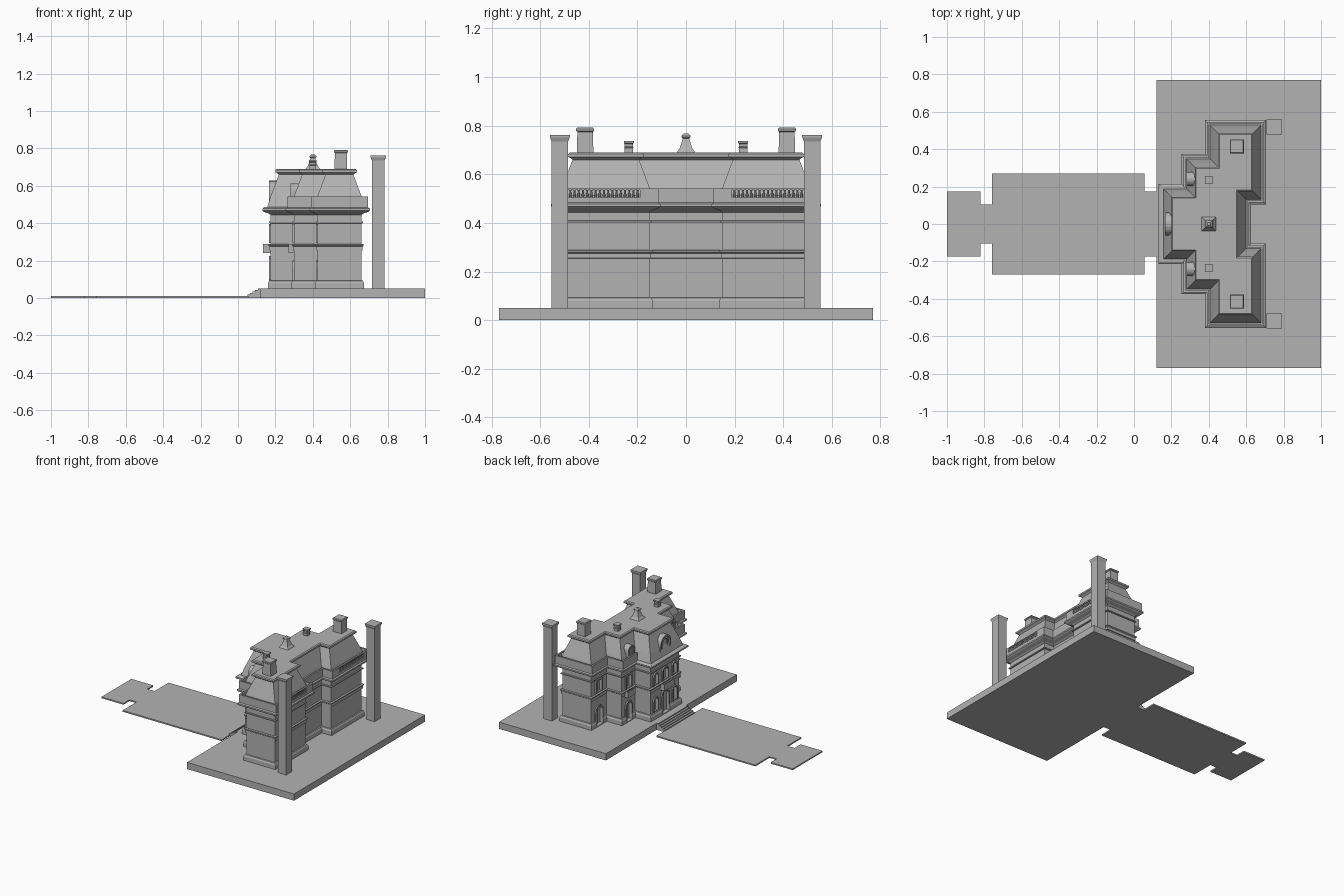
import bpy, bmesh, math
from mathutils import Vector

cube = bpy.data.objects.get("Cube")
if cube:
    bpy.data.objects.remove(cube)

stone = bpy.data.materials.new("grey_stone")
stone.use_nodes = True
GREY = (0.45, 0.45, 0.45, 1)
stone.diffuse_color = GREY
stone.node_tree.nodes["Principled BSDF"].inputs["Base Color"].default_value = GREY


def finish(name, bm):
    bmesh.ops.recalc_face_normals(bm, faces=bm.faces)
    mesh = bpy.data.meshes.new(name)
    bm.to_mesh(mesh)
    bm.free()
    mesh.materials.append(stone)
    obj = bpy.data.objects.new(name, mesh)
    bpy.context.collection.objects.link(obj)
    return obj


def add_rings(bm, rings):
    """Skin a stack of closed rings and cap both ends."""
    loops = [[bm.verts.new(p) for p in ring] for ring in rings]
    n = len(loops[0])
    for a, b in zip(loops, loops[1:]):
        for i in range(n):
            j = (i + 1) % n
            bm.faces.new((a[i], a[j], b[j], b[i]))
    bm.faces.new(loops[0][::-1])
    bm.faces.new(loops[-1])


def add_box(bm, x0, x1, y0, y1, z0, z1):
    base = [(x0, y0), (x1, y0), (x1, y1), (x0, y1)]
    add_rings(bm, [[(x, y, z) for x, y in base] for z in (z0, z1)])


def boxes(name, *items):
    bm = bmesh.new()
    for item in items:
        add_box(bm, *item)
    return finish(name, bm)


def square_post(name, x, y, profile):
    """Square shaft following (half width, height) pairs."""
    corners = [(-1, -1), (1, -1), (1, 1), (-1, 1)]
    bm = bmesh.new()
    add_rings(bm, [[(x + r * a, y + r * b, z) for a, b in corners] for r, z in profile])
    return finish(name, bm)


# Stepped floor plan, one half mirrored across y
half = [(0.175, -0.17), (0.30, -0.17), (0.30, -0.33), (0.425, -0.33),
        (0.425, -0.51), (0.66, -0.51), (0.66, -0.15), (0.58, -0.15)]
plan = [Vector(p) for p in half + [(x, -y) for x, y in reversed(half)]]


def outline(off):
    pts = []
    for i, p in enumerate(plan):
        a = (p - plan[i - 1]).normalized()
        b = (plan[(i + 1) % len(plan)] - p).normalized()
        pts.append(p + off * Vector((a.y + b.y, -a.x - b.x)))
    return pts


def loft(name, profile):
    bm = bmesh.new()
    add_rings(bm, [[(p.x, p.y, z) for p in outline(off)] for off, z in profile])
    return finish(name, bm)


def arch(y, w, z0, z1, arched=True):
    """Opening outline in the facade plane, from foot to foot."""
    r = w / 2
    if not arched:
        return [(y - r, z0), (y - r, z1), (y + r, z1), (y + r, z0)]
    pts = [(y - r, z0)]
    for i in range(13):
        t = math.pi * (1 - i / 12)
        pts.append((y + r * math.cos(t), z1 - r + r * math.sin(t)))
    return pts + [(y + r, z0)]


def add_arch(bm, x0, x1, pts):
    add_rings(bm, [[(x, y, z) for y, z in pts] for x in (x0, x1)])


def add_frame(bm, x0, x1, y, w, z0, z1, arched=True, t=0.01):
    outer, inner = arch(y, w + 2 * t, z0, z1 + t, arched), arch(y, w, z0, z1, arched)
    add_arch(bm, x0, x1, outer + inner[::-1])


# Ground: terrace, forecourt path and steps
boxes("terrace", (0.12, 1.0, -0.77, 0.77, 0, 0.05))
boxes("forecourt_path", (-0.76, 0.055, -0.27, 0.27, 0, 0.01),
      (-0.82, -0.76, -0.105, 0.105, 0, 0.01), (-1.0, -0.82, -0.175, 0.175, 0, 0.01))
boxes("entrance_steps", *[(0.05 + 0.014 * i, 0.125, -0.175, 0.175, 0, 0.01 + 0.008 * (i + 1))
                          for i in range(5)])

# Walls and mouldings
walls = loft("walls", [(0, 0.05), (0, 0.47)])
plinth = loft("plinth", [(0.014, 0.05), (0.014, 0.08), (0.008, 0.092), (-0.005, 0.095)])
loft("string_course", [(-0.005, 0.252), (0.006, 0.255), (0.006, 0.275), (0.012, 0.28),
                       (0.012, 0.287), (-0.005, 0.29)])
loft("upper_course", [(-0.005, 0.398), (0.008, 0.4), (0.008, 0.408), (-0.005, 0.41)])
loft("eave_cornice", [(-0.005, 0.44), (0.012, 0.452), (0.035, 0.46), (0.045, 0.467),
                      (0.045, 0.478), (0.032, 0.486), (-0.005, 0.486)])

# Mansard roof and its cap
loft("mansard_roof", [(0.02, 0.48), (0, 0.545), (-0.045, 0.665)])
loft("roof_cap", [(-0.045, 0.658), (-0.036, 0.666), (-0.025, 0.672), (-0.025, 0.684),
                  (-0.032, 0.69)])

# Parapet along the stepped wings, open balustrade behind
bm = bmesh.new()
outer, inner = outline(0.036), outline(0.024)
for i in range(1, 14):
    if i in (5, 9):
        continue
    ps = (outer[i], outer[i + 1], inner[i], inner[i + 1])
    xs, ys = [p.x for p in ps], [p.y for p in ps]
    add_box(bm, min(xs), max(xs), min(ys), max(ys), 0.482, 0.542)
finish("parapet", bm)

bm = bmesh.new()
for s in (-1, 1):
    for y0, y1, z0, z1 in ((0.115, 0.19, 0.482, 0.542), (0.485, 0.545, 0.482, 0.542),
                           (0.19, 0.485, 0.482, 0.504), (0.19, 0.485, 0.535, 0.542)):
        add_box(bm, 0.684, 0.696, min(s * y0, s * y1), max(s * y0, s * y1), z0, z1)
    for i in range(17):
        y = s * (0.199 + 0.0173 * i)
        add_rings(bm, [[(0.69 + r * math.cos(k * math.pi / 4), y + r * math.sin(k * math.pi / 4), z)
                        for k in range(8)]
                       for r, z in ((0.004, 0.504), (0.006, 0.513), (0.003, 0.528), (0.005, 0.535))])
finish("balustrade", bm)

# Openings: wall face x, centre y, width, bottom, top, arched
openings = [(0.175, 0, 0.08, 0.055, 0.215, True), (0.175, 0, 0.06, 0.295, 0.385, True)]
for s in (-1, 1):
    openings += [(0.175, s * 0.11, 0.045, 0.10, 0.2, True),
                 (0.175, s * 0.11, 0.045, 0.295, 0.38, True),
                 (0.30, s * 0.25, 0.065, 0.055, 0.19, True),
                 (0.30, s * 0.25, 0.055, 0.295, 0.385, False),
                 (0.425, s * 0.42, 0.075, 0.055, 0.19, True),
                 (0.425, s * 0.42, 0.06, 0.295, 0.385, False)]
cut, frames = bmesh.new(), bmesh.new()
for x, y, w, z0, z1, arched in openings:
    add_arch(cut, x - 0.03, x + 0.015, arch(y, w, z0, z1, arched))
    add_frame(frames, x - 0.009, x + 0.004, y, w, z0, z1, arched)
    for d in (-0.003, ):
        add_box(frames, x + 0.008, x + 0.016, y + d, y - d, z0, z1 - 0.002)
finish("opening_surrounds", frames)
cutter = finish("opening_cutter", cut)
cutter.hide_render = True
cutter.hide_viewport = True
for target in (walls, plinth):
    mod = target.modifiers.new("openings", "BOOLEAN")
    mod.operation = "DIFFERENCE"
    mod.solver = "EXACT"
    mod.object = cutter

# Balconies: slab, front rail and end rails
for name, x, y, w in (("centre_balcony", 0.175, 0, 0.06), ("right_balcony", 0.30, -0.25, 0.045),
                      ("left_balcony", 0.30, 0.25, 0.045)):
    d = x - 0.04 if y == 0 else x - 0.03
    boxes(name, (d, x, y - w, y + w, 0.24, 0.252), (d, d + 0.005, y - w, y + w, 0.252, 0.288),
          (d, x, y - w, y - w + 0.005, 0.252, 0.288), (d, x, y + w - 0.005, y + w, 0.252, 0.288))

# Arched dormers
for name, x, back, y, w, top in (("centre_dormer", 0.178, 0.25, 0, 0.10, 0.615),
                                 ("right_dormer", 0.293, 0.36, -0.24, 0.05, 0.60),
                                 ("left_dormer", 0.293, 0.36, 0.24, 0.05, 0.60)):
    bm = bmesh.new()
    add_arch(bm, x, back, arch(y, w, 0.482, top))
    add_frame(bm, x - 0.013, back, y, w, 0.482, top, t=0.012)
    add_frame(bm, x - 0.008, x, y, w * 0.55, 0.50, top - w * 0.2, t=0.006)
    finish(name, bm)

# Roof furniture
for side, s in (("right", -1), ("left", 1)):
    square_post(side + "_chimney", 0.55, s * 0.415,
                [(0.034, 0.685), (0.032, 0.775), (0.037, 0.779), (0.037, 0.787), (0.033, 0.792)])
    square_post(side + "_vent", 0.40, s * 0.235,
                [(0.017, 0.685), (0.017, 0.708), (0.02, 0.711), (0.017, 0.714), (0.017, 0.725),
                 (0.021, 0.729), (0.021, 0.737)])
    square_post(side + "_tower", 0.75, s * 0.519,
                [(0.034, 0.05), (0.034, 0.735), (0.041, 0.752), (0.041, 0.762)])
square_post("roof_finial", 0.40, 0, [(0.04, 0.688), (0.027, 0.705), (0.018, 0.73), (0.013, 0.748),
                                     (0.019, 0.752), (0.019, 0.758), (0.008, 0.768)])
